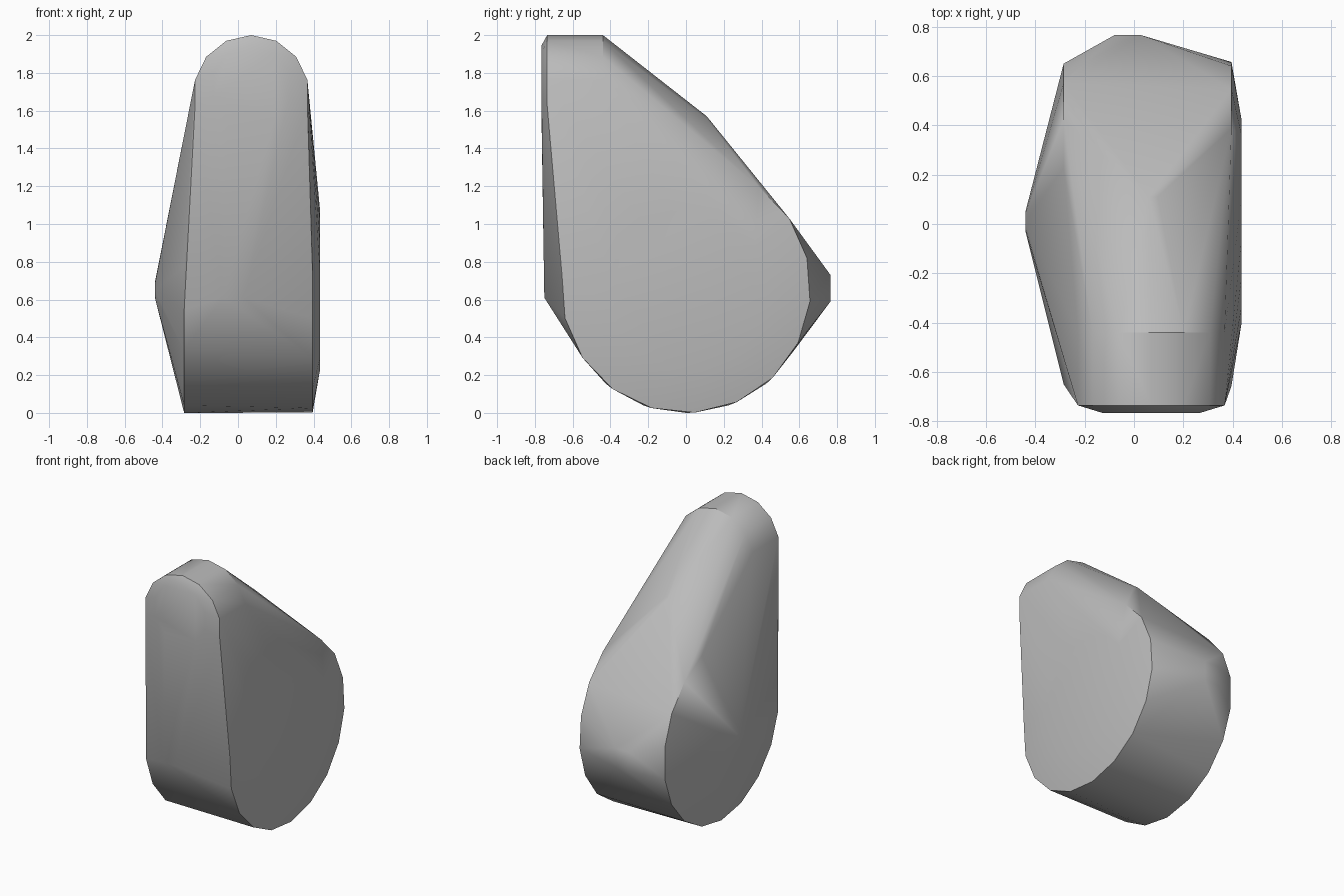
import bpy
import bmesh
from math import cos, sin, radians, tau
from mathutils import Vector

cube = bpy.data.objects.get("Cube")
if cube:
    bpy.data.objects.remove(cube)

grey = bpy.data.materials.new("plain grey")
grey.use_nodes = True
colour = (0.5, 0.5, 0.5, 1)
grey.diffuse_color = colour
grey.node_tree.nodes["Principled BSDF"].inputs["Base Color"].default_value = colour

bm = bmesh.new()


def ring(axis, centre, radius, sides, start=0.0):
    """Add a ring of points round the x or y axis; start is in degrees."""
    for i in range(sides):
        a = radians(start) + tau * i / sides
        u, w = radius * cos(a), radius * sin(a)
        offset = (0, u, w) if axis == "x" else (u, 0, w)
        bm.verts.new(Vector(centre) + Vector(offset))


# Wide wheel-shaped body with its two rims
ring("x", (0.395, 0, 0.66), 0.66, 18, -86)
ring("x", (-0.285, 0, 0.66), 0.66, 18, -90)

# Shallow boss on one side, pointed hub on the other
ring("x", (0.435, 0.01, 0.65), 0.425, 16, 11)
ring("x", (-0.44, 0.01, 0.65), 0.04, 8)

# Rounded upper end with a bevelled front
for y in (-0.735, -0.44):
    ring("y", (0.07, y, 1.695), 0.305, 14, 90)
ring("y", (0.07, -0.765, 1.735), 0.21, 10, 90)

# Small flats at the front and back, and the ridge on the sloping back
for x in (-0.08, 0.03):
    for y, z in ((-0.75, 0.61), (0.765, 0.59), (0.765, 0.73)):
        bm.verts.new((x, y, z))
ring("y", (0.06, 0.11, 1.52), 0.05, 8, 90)

# Wrap one tight skin round all the parts
hull = bmesh.ops.convex_hull(bm, input=bm.verts[:])
inside = {g for g in hull["geom_interior"] + hull["geom_unused"]
          if isinstance(g, bmesh.types.BMVert)}
bmesh.ops.delete(bm, geom=list(inside), context="VERTS")
bmesh.ops.dissolve_limit(bm, angle_limit=radians(0.5), verts=bm.verts[:], edges=bm.edges[:])
bmesh.ops.recalc_face_normals(bm, faces=bm.faces[:])

mesh = bpy.data.meshes.new("rounded_shell")
bm.to_mesh(mesh)
bm.free()
mesh.materials.append(grey)
shell = bpy.data.objects.new("rounded_shell", mesh)
bpy.context.collection.objects.link(shell)

bpy.ops.object.select_all(action="DESELECT")
shell.select_set(True)
bpy.context.view_layer.objects.active = shell
bpy.ops.object.shade_smooth_by_angle(angle=radians(30))
